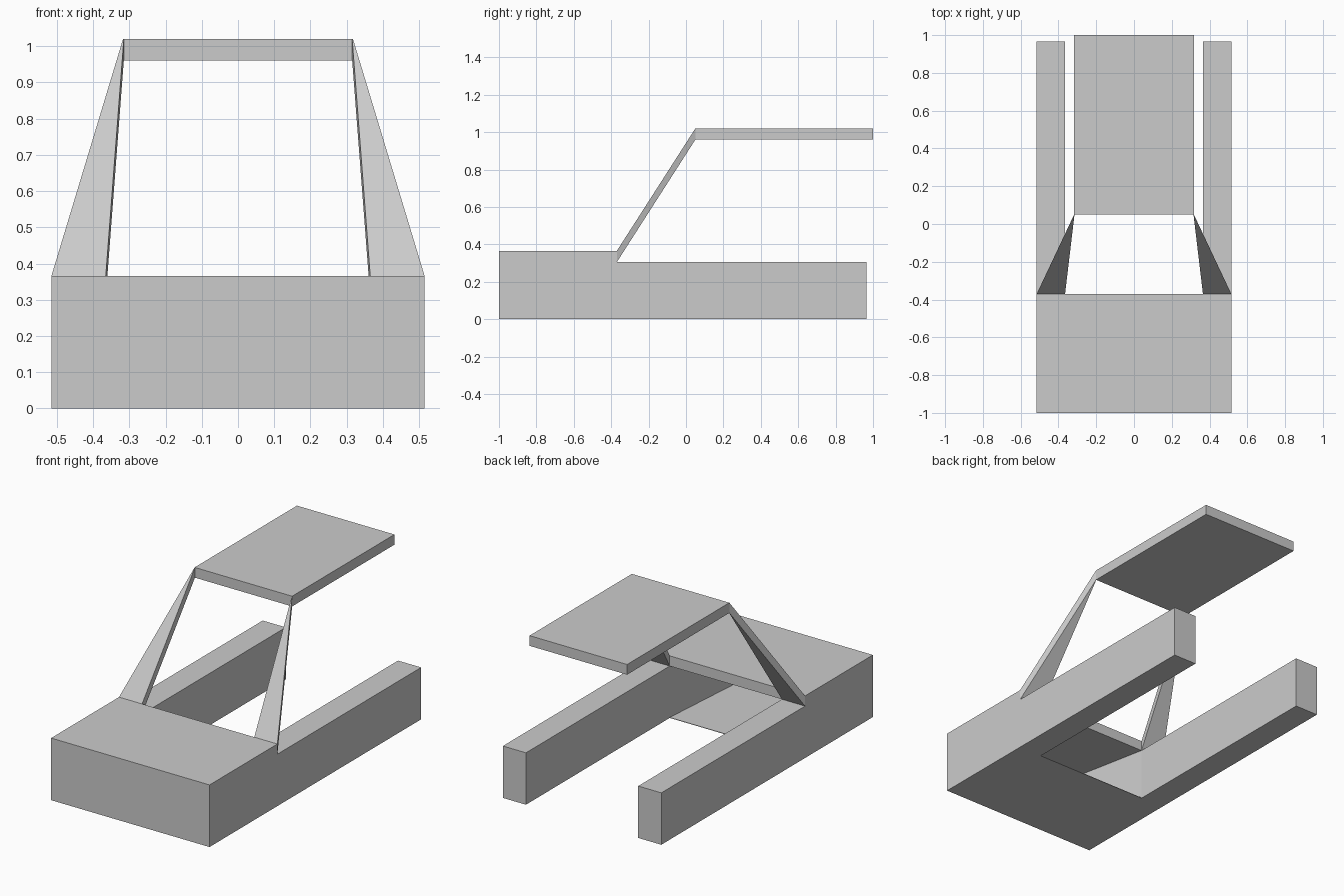
import bpy

cube = bpy.data.objects.get("Cube")
if cube:
    bpy.data.objects.remove(cube, do_unlink=True)

# Single flat grey
grey = bpy.data.materials.new("plain_grey")
grey.use_nodes = True
COLOR = (0.6, 0.6, 0.6, 1)
grey.diffuse_color = COLOR
grey.node_tree.nodes["Principled BSDF"].inputs["Base Color"].default_value = COLOR

# Main dimensions
HALF_W, RAIL_IN, ROOF_W = 0.515, 0.365, 0.317
DECK, RAIL_TOP, ROOF_TOP = 0.365, 0.305, 1.02
SLAB = 0.06
FRONT, HOOD_BACK, ROOF_FRONT = -1.0, -0.37, 0.05
SKIN = 0.003


def section(x0, x1, z0, z1, y):
    """Rectangle in the xz plane at depth y."""
    return [(x0, y, z0), (x1, y, z0), (x1, y, z1), (x0, y, z1)]


def loft(name, a, b):
    """Solid between two four-point sections, a in front of b."""
    faces = [(0, 1, 2, 3), (7, 6, 5, 4)]
    faces += [(i, i + 4, (i + 1) % 4 + 4, (i + 1) % 4) for i in range(4)]
    mesh = bpy.data.meshes.new(name)
    mesh.from_pydata(a + b, [], faces)
    mesh.materials.append(grey)
    obj = bpy.data.objects.new(name, mesh)
    bpy.context.collection.objects.link(obj)
    return obj


# Front hood, hollowed from the back by a tapering cavity
hood = loft("hood", section(-HALF_W, HALF_W, 0, DECK, FRONT),
            section(-HALF_W, HALF_W, 0, DECK, HOOD_BACK))
slope = (DECK - SKIN - RAIL_TOP) / (HOOD_BACK - FRONT)
over = 0.1
flare = (RAIL_IN - ROOF_W) / (HOOD_BACK - FRONT) * over
cavity = loft("cavity_cutter",
              section(-ROOF_W, ROOF_W, SKIN, DECK - SKIN, FRONT + SKIN),
              section(-RAIL_IN - flare, RAIL_IN + flare, SKIN,
                      RAIL_TOP - slope * over, HOOD_BACK + over))
cavity.hide_render = True
cavity.hide_viewport = True
cut = hood.modifiers.new("cavity", "BOOLEAN")
cut.operation = "DIFFERENCE"
cut.solver = "EXACT"
cut.object = cavity
bpy.context.view_layer.update()
baked = bpy.data.meshes.new_from_object(
    hood.evaluated_get(bpy.context.evaluated_depsgraph_get()))
hood.modifiers.clear()
hood.data = baked
bpy.data.objects.remove(cavity, do_unlink=True)

# Roof slab
loft("roof", section(-ROOF_W, ROOF_W, ROOF_TOP - SLAB, ROOF_TOP, ROOF_FRONT),
     section(-ROOF_W, ROOF_W, ROOF_TOP - SLAB, ROOF_TOP, 1.0))

# Side rails and tapering windscreen pillars
for side, s in (("left", 1), ("right", -1)):
    x0, x1 = sorted((s * RAIL_IN, s * HALF_W))
    loft(side + "_rail", section(x0, x1, 0, RAIL_TOP, HOOD_BACK),
         section(x0, x1, 0, RAIL_TOP, 0.965))
    t0, t1 = sorted((s * ROOF_W, s * (ROOF_W - 0.002)))
    loft(side + "_pillar", section(x0, x1, RAIL_TOP, DECK, HOOD_BACK),
         section(t0, t1, ROOF_TOP - SLAB, ROOF_TOP, ROOF_FRONT))
